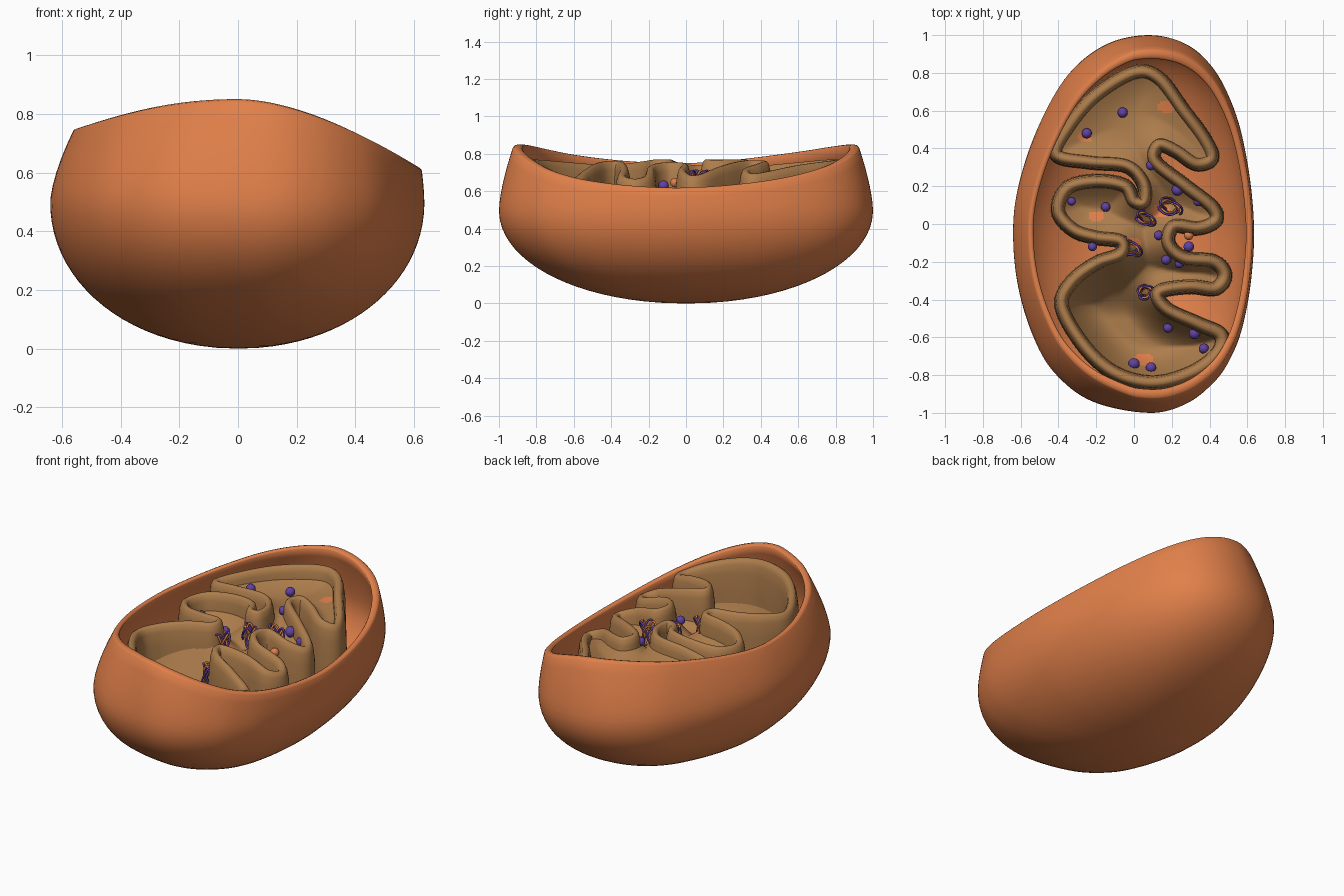
import bpy, bmesh, math, random
from mathutils import Vector

if "Cube" in bpy.data.objects:
    bpy.data.objects.remove(bpy.data.objects["Cube"])
random.seed(4)


def material(name, rgb):
    m = bpy.data.materials.new(name)
    m.diffuse_color = (*rgb, 1)
    m.use_nodes = True
    m.node_tree.nodes["Principled BSDF"].inputs["Base Color"].default_value = m.diffuse_color
    return m


ORANGE = material("orange", (0.75, 0.215, 0.068))
TAN = material("tan", (0.42, 0.205, 0.072))
PURPLE = material("purple", (0.12, 0.055, 0.36))


def finish(bm, name, *mats):
    bmesh.ops.remove_doubles(bm, verts=bm.verts, dist=1e-5)
    bmesh.ops.recalc_face_normals(bm, faces=bm.faces)
    for f in bm.faces:
        f.smooth = True
    me = bpy.data.meshes.new(name)
    bm.to_mesh(me)
    bm.free()
    for m in mats:
        me.materials.append(m)
    ob = bpy.data.objects.new(name, me)
    bpy.context.collection.objects.link(ob)
    return ob


def spline(pts, n):
    """Closed smooth curve through 2D points."""
    out = []
    P = [Vector(p) for p in pts]
    for i in range(len(P)):
        a, b, c, d = (P[(i + k) % len(P)] for k in (-1, 0, 1, 2))
        for j in range(n):
            t = j / n
            out.append(0.5 * (2 * b + (c - a) * t + (2 * a - 5 * b + 4 * c - d) * t * t
                              + (3 * b - a - 3 * c + d) * t ** 3))
    return out


def loft(rows, name, mat, wrap_rows=False):
    bm = bmesh.new()
    vs = [[bm.verts.new(p) for p in r] for r in rows]
    n = len(vs[0])
    for i in range(len(vs) if wrap_rows else len(vs) - 1):
        a, b = vs[i], vs[(i + 1) % len(vs)]
        for j in range(n if not wrap_rows else n - 1):
            k = (j + 1) % n
            bm.faces.new((a[j], a[k], b[k], b[j]))
    return finish(bm, name, mat)


# Egg outline of the outer shell, seen from the top
outline = spline([(0.08, 1.0), (-0.15, 0.95), (-0.35, 0.79), (-0.5, 0.53), (-0.6, 0.25), (-0.64, 0),
                  (-0.62, -0.3), (-0.54, -0.58), (-0.42, -0.79), (-0.22, -0.94), (0.08, -1.0),
                  (0.28, -0.95), (0.44, -0.82), (0.535, -0.66), (0.59, -0.48), (0.625, -0.25), (0.635, 0),
                  (0.605, 0.3), (0.54, 0.58), (0.43, 0.81), (0.28, 0.95)], 8)
polar = sorted((math.atan2(p.y, p.x), p.length) for p in outline)
POW = 2.05


def radius(th):
    pts = [(polar[-1][0] - math.tau, polar[-1][1])] + polar + [(polar[0][0] + math.tau, polar[0][1])]
    for (a, ra), (b, rb) in zip(pts, pts[1:]):
        if a <= th <= b:
            return ra + (rb - ra) * (th - a) / max(b - a, 1e-9)
    return 1


def girth(z, left):
    if z < 0.5:
        return max(0, 1 - (1 - z / 0.5) ** POW) ** (1 / POW)
    return 1 - 0.08 * ((z - 0.5) / 0.35) ** 1.5 - 0.08 * left * ((z - 0.5) / 0.25) ** 1.5


def ratio(x, y):
    return math.hypot(x, y) / radius(math.atan2(y, x))


def shell_z(r):
    r = min(r, 0.985)
    return 0.5 * (1 - (1 - r ** POW) ** (1 / POW))


# Outer shell: outside, rounded rim, inside
K = 26
outer, rim, inner = [], [], []
for k in range(K + 1):
    ro, ri, rr = [], [], []
    for p in outline:
        c = p.x / 0.64
        top = 0.84 - (0.235 * abs(c) ** 1.8 if c > 0 else 0.10 * c * c)
        z = top * (k / K) ** 1.7
        s = girth(z, max(0, -c))
        ro.append((p.x * s, p.y * s, z))
        ri.append((p.x * s * 0.945, p.y * s * 0.945, 0.045 + z * (1 - 0.045 / top)))
        if k == K:
            for f, h in ((0.992, 0.007), (0.972, 0.011), (0.953, 0.007)):
                rr.append((p.x * s * f, p.y * s * f, top + h))
    outer.append(ro)
    inner.append(ri)
    if k == K:
        rim = [rr[i::3] for i in range(3)]
loft(outer + rim + inner[::-1], "outer_shell", ORANGE)

# Folded inner membrane wall, thicker toward its foot
path = spline([(0.13, 0.77), (0.26, 0.6), (0.37, 0.45), (0.41, 0.35), (0.33, 0.32), (0.22, 0.39),
               (0.13, 0.42), (0.11, 0.33), (0.27, 0.2), (0.41, 0.09), (0.43, 0.02), (0.34, -0.02),
               (0.21, -0.01), (0.18, -0.1), (0.26, -0.18), (0.42, -0.2), (0.48, -0.27), (0.43, -0.34),
               (0.29, -0.33), (0.13, -0.36), (0.17, -0.45), (0.34, -0.53), (0.46, -0.59), (0.44, -0.69),
               (0.3, -0.79), (0.1, -0.84), (-0.1, -0.79), (-0.26, -0.65), (-0.38, -0.44), (-0.33, -0.31),
               (-0.2, -0.21), (-0.07, -0.16), (-0.07, -0.09), (-0.2, -0.07), (-0.32, -0.03),
               (-0.4, 0.07), (-0.35, 0.19), (-0.2, 0.225), (-0.05, 0.2), (0.0, 0.12), (0.055, 0.12),
               (0.05, 0.22), (-0.04, 0.31), (-0.24, 0.33), (-0.41, 0.37), (-0.34, 0.52), (-0.2, 0.68),
               (0.0, 0.8)], 8)


def wall_top(x):
    return 0.77 - (0.45 if x > 0 else 0.2) * x * x


rows = []
half = [(0.042, 0), (0.04, 0.5), (0.036, 0.8), (0.028, 0.93), (0.018, 0.985), (0.007, 1)]
for i, p in enumerate(path):
    t = (path[(i + 1) % len(path)] - path[i - 1]).normalized()
    n = Vector((t.y, -t.x))
    top = wall_top(p.x)
    bot = shell_z(ratio(p.x, p.y) + 0.08) + 0.04
    prof = [(-o, h) for o, h in half] + half[::-1]
    rows.append([(p.x + n.x * o, p.y + n.y * o, bot + (top - bot) * h) for o, h in prof])
loft(rows, "inner_membrane", TAN, True)


# Matrix floor, a dished surface inside the membrane
def ease(v):
    v = min(1, max(0, v))
    return v * v * (3 - 2 * v)


def floor_z(x, y):
    d = min((p.x - x) ** 2 + (p.y - y) ** 2 for p in path) ** 0.5
    base = 0.31 + 0.26 * ease((y + 0.5) / 0.4) + 0.08 * ease((y - 0.1) / 0.3)
    return base + (wall_top(x) - 0.03 - base) * 0.7 * max(0, 1 - d / 0.2) ** 2


def inside(x, y):
    hit = False
    for a, b in zip(path, path[1:] + path[:1]):
        if (a.y > y) != (b.y > y) and x < a.x + (b.x - a.x) * (y - a.y) / (b.y - a.y):
            hit = not hit
    return hit


# Small orange patches on the floor: x, y, radius
patches = [(0.05, -0.72, 0.05), (-0.26, 0.46, 0.04), (0.17, 0.62, 0.045), (-0.2, 0.04, 0.04),
           (0.14, 0.07, 0.05), (-0.24, -0.17, 0.04), (0.0, -0.1, 0.04)]
bm = bmesh.new()
S = 0.0125
grid = {}
for i in range(-40, 42):
    for j in range(-72, 68):
        cx, cy = (i + 0.5) * S, (j + 0.5) * S
        if inside(cx, cy):
            quad = []
            for key in ((i, j), (i + 1, j), (i + 1, j + 1), (i, j + 1)):
                if key not in grid:
                    x, y = key[0] * S, key[1] * S
                    grid[key] = bm.verts.new((x, y, floor_z(x, y)))
                quad.append(grid[key])
            f = bm.faces.new(quad)
            f.material_index = int(any(math.hypot(cx - a, 1.4 * (cy - b)) < r for a, b, r in patches))
finish(bm, "matrix_floor", TAN, ORANGE)


# Ribosome beads
def beads(name, mat, spots):
    bm = bmesh.new()
    for x, y, r in spots:
        z = floor_z(x, y) + 0.02
        made = bmesh.ops.create_uvsphere(bm, u_segments=16, v_segments=10, radius=r)
        bmesh.ops.translate(bm, verts=made["verts"], vec=(x, y, z))
    finish(bm, name, mat)


beads("ribosomes", PURPLE, [(-0.06, 0.59, 0.027), (-0.25, 0.48, 0.027), (0.09, 0.31, 0.026),
      (0.23, 0.18, 0.031), (0.34, 0.12, 0.026), (-0.15, 0.09, 0.025), (-0.33, 0.12, 0.022),
      (-0.22, -0.12, 0.024), (0.13, -0.06, 0.025), (0.29, -0.12, 0.028), (0.17, -0.19, 0.026),
      (0.24, -0.21, 0.024), (0.18, -0.55, 0.026), (0.32, -0.58, 0.03), (0.37, -0.66, 0.027),
      (0.0, -0.74, 0.03), (0.09, -0.76, 0.028)])
beads("orange_bead", ORANGE, [(0.29, -0.06, 0.025)])


# Tangled strand loops, a purple one with a smaller orange one inside
def strand(name, mat, x, y, rx, ry, turn, phase):
    cu = bpy.data.curves.new(name, "CURVE")
    cu.dimensions = "3D"
    cu.bevel_depth = 0.006
    cu.bevel_resolution = 1
    sp = cu.splines.new("POLY")
    sp.points.add(59)
    sp.use_cyclic_u = True
    base = min(0.58, floor_z(x, y))
    for j, pt in enumerate(sp.points):
        a = math.tau * j / 60
        q = 0.8 + 0.2 * math.cos(3 * a)
        u, v = rx * q * math.cos(2 * a), ry * q * math.sin(2 * a)
        pt.co = (x + u * math.cos(turn) - v * math.sin(turn), y + u * math.sin(turn) + v * math.cos(turn),
                 base + 0.07 + 0.06 * math.sin(3 * a + phase), 1)
    cu.materials.append(mat)
    bpy.context.collection.objects.link(bpy.data.objects.new(name, cu))


for i, (x, y, rx, ry, turn) in enumerate([(0.06, 0.03, 0.06, 0.035, -0.5), (0.19, 0.09, 0.07, 0.045, -0.4),
                                          (-0.03, -0.12, 0.08, 0.045, -0.5), (0.06, -0.36, 0.045, 0.04, 0.3)]):
    strand("purple_strand_%d" % (i + 1), PURPLE, x, y, rx, ry, turn, 0)
    strand("orange_strand_%d" % (i + 1), ORANGE, x, y, rx * 0.75, ry * 0.75, turn, 1)
